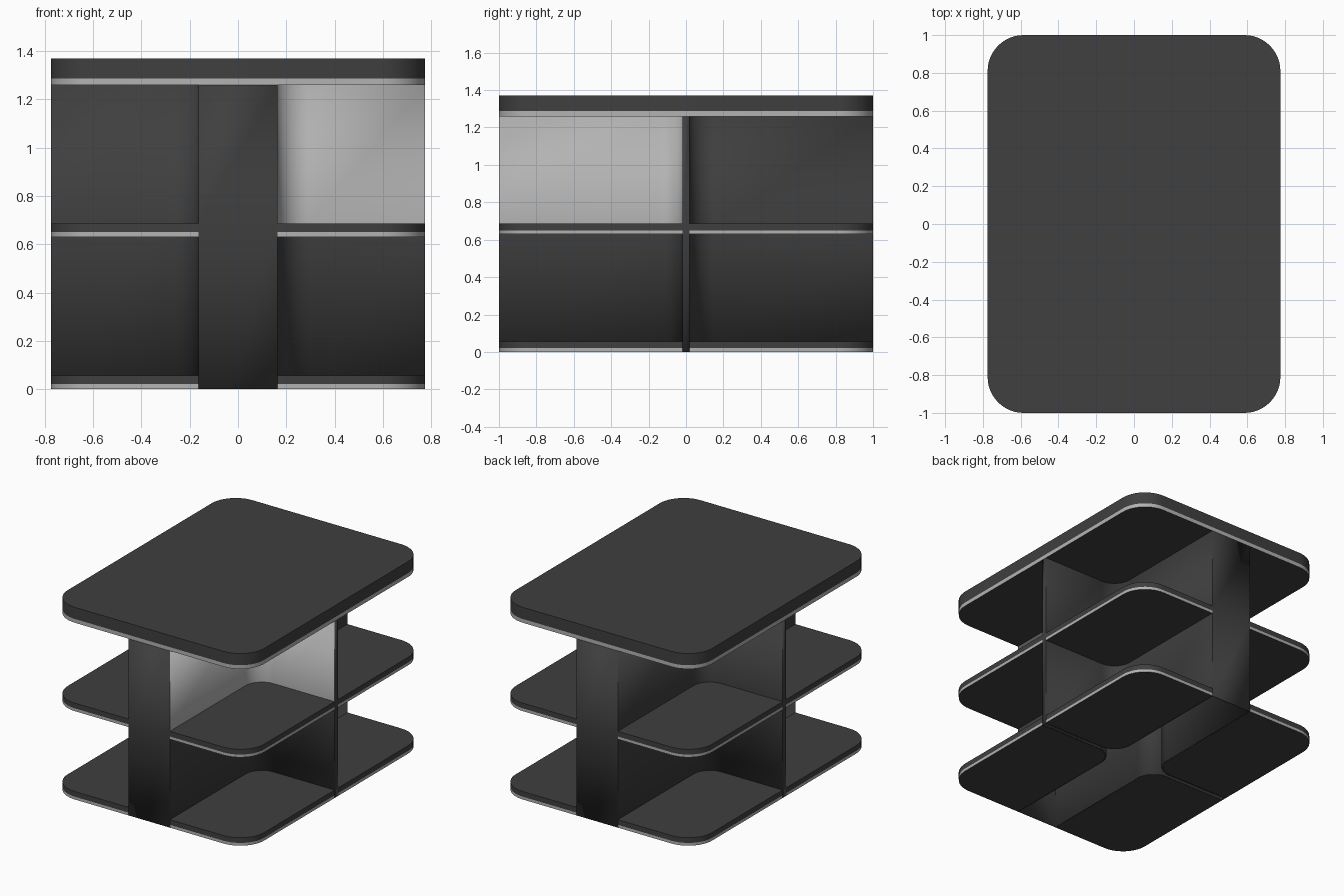
import bpy, bmesh, math

if "Cube" in bpy.data.objects:
    bpy.data.objects.remove(bpy.data.objects["Cube"])

W, D = 0.775, 1.0        # half width and half depth
CX, CY = 0.163, 0.019    # half thickness of the hollow cross-shaped core
R_OUT, R_IN = 0.19, 0.13
TOP_Z, SHELF_Z = 1.26, 0.63


def material(name, v):
    m = bpy.data.materials.new(name)
    m.diffuse_color = (v, v, v, 1)
    m.use_nodes = True
    m.node_tree.nodes["Principled BSDF"].inputs["Base Color"].default_value = m.diffuse_color
    return m


dark = material("dark_grey", 0.05)
light = material("light_grey", 0.45)


def arc(cx, cy, r, start, end, n=12):
    """Points on an arc, angles in degrees."""
    pts = []
    for i in range(n + 1):
        a = math.radians(start + (end - start) * i / n)
        pts.append((cx + r * math.cos(a), cy + r * math.sin(a)))
    return pts


def four_way(pts):
    """Repeat a quadrant outline around both axes as one closed loop."""
    out = []
    for sx, sy in ((1, 1), (-1, 1), (-1, -1), (1, -1)):
        q = [(x * sx, y * sy) for x, y in pts]
        out += q if sx * sy > 0 else q[::-1]
    return out


def prism(name, outline, levels, is_light, caps=True):
    """Extrude an outline through z levels, colouring side faces by a test."""
    bm = bmesh.new()
    rings = [[bm.verts.new((x, y, z)) for x, y in outline] for z in levels]
    n = len(outline)
    for a, b in zip(rings, rings[1:]):
        for i in range(n):
            j = (i + 1) % n
            f = bm.faces.new((a[i], a[j], b[j], b[i]))
            f.material_index = int(is_light(f.calc_center_median()))
    if caps:
        bm.faces.new(rings[0][::-1])
        bm.faces.new(rings[-1])
        bmesh.ops.recalc_face_normals(bm, faces=bm.faces)
    mesh = bpy.data.meshes.new(name)
    bm.to_mesh(mesh)
    bm.free()
    mesh.materials.append(dark)
    mesh.materials.append(light)
    obj = bpy.data.objects.new(name, mesh)
    bpy.context.collection.objects.link(obj)
    bpy.ops.object.select_all(action='DESELECT')
    bpy.context.view_layer.objects.active = obj
    obj.select_set(True)
    bpy.ops.object.shade_smooth_by_angle(angle=math.radians(30))
    return obj


# Table top with a light lower edge band
top = four_way(arc(W - R_OUT, D - R_OUT, R_OUT, 0, 90))
prism("table_top", top, (TOP_Z, 1.287, 1.37), lambda c: c.z < 1.287)

# Hollow cross-shaped core, open below; one upper bay has light walls
fillet = arc(CX + R_IN, CY + R_IN, R_IN, 270, 180)
core = four_way([(W, CY)] + fillet + [(CX, D)])
walls = prism("core_walls", core, (0, 0.685, TOP_Z),
              lambda c: c.z > 0.69 and c.x > 0.05 and c.y < -0.01, caps=False)
solid = walls.modifiers.new("wall_thickness", 'SOLIDIFY')
solid.thickness = 0.008
solid.offset = -1

# Four quarter shelves on each of two levels, each with a light lower edge
quarter = [(W, CY)] + arc(W - R_OUT, D - R_OUT, R_OUT, 0, 90) + [(CX, D)] + fillet[::-1]
quarter = quarter[:-1] + [fillet[0]]
for level, z, band, h in (("bottom", 0, 0.02, 0.057), ("middle", SHELF_Z, 0.02, 0.057)):
    for sx, side in ((1, "right"), (-1, "left")):
        for sy, end in ((-1, "front"), (1, "back")):
            pts = [(x * sx, y * sy) for x, y in quarter]
            prism(f"{level}_shelf_{end}_{side}", pts, (z, z + band, z + h),
                  lambda c: c.z < z + band)
